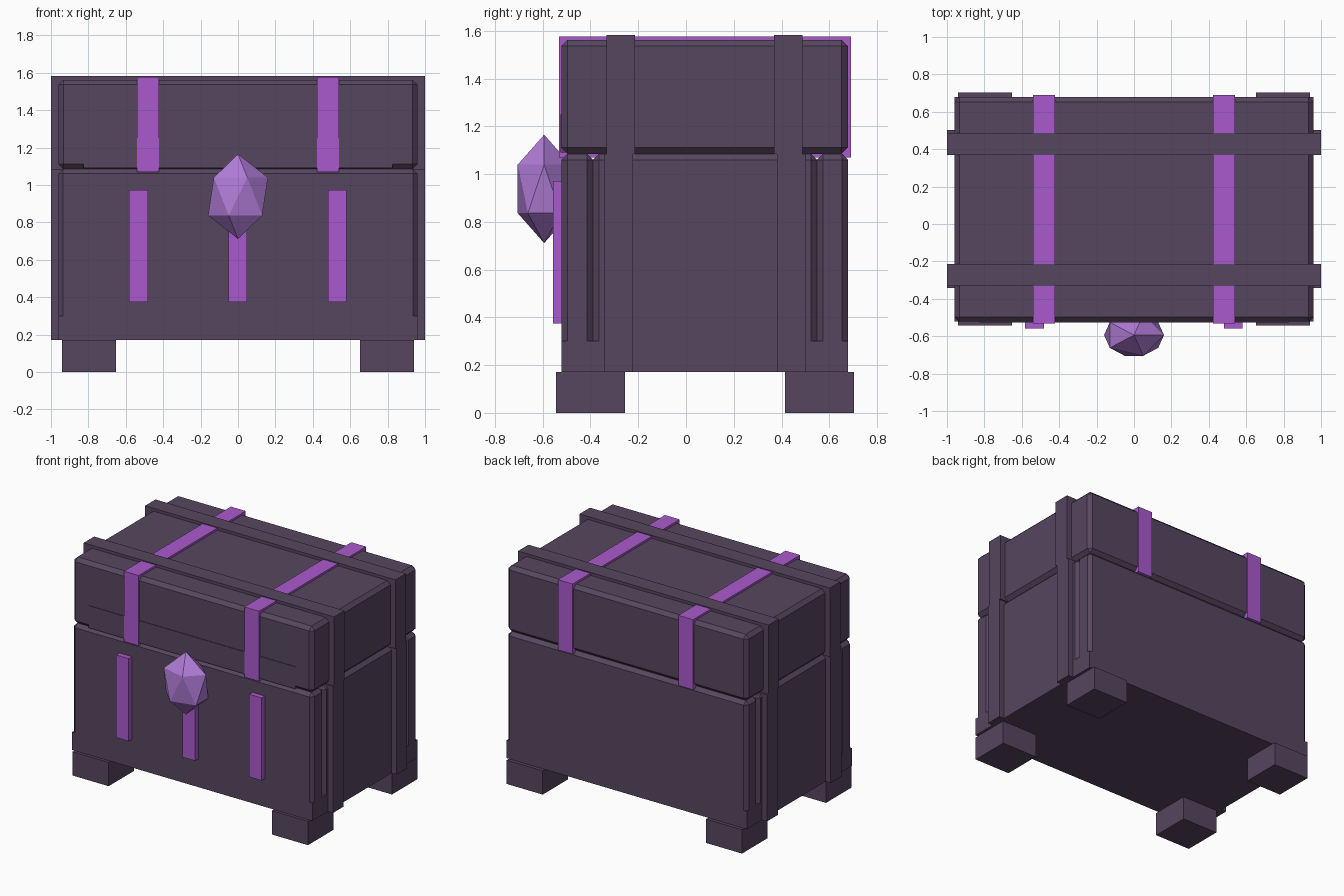
import bpy, bmesh

if "Cube" in bpy.data.objects:
    bpy.data.objects.remove(bpy.data.objects["Cube"], do_unlink=True)


def material(name, rgb):
    m = bpy.data.materials.new(name)
    m.use_nodes = True
    m.diffuse_color = (*rgb, 1)
    m.node_tree.nodes["Principled BSDF"].inputs["Base Color"].default_value = (*rgb, 1)
    return m


WOOD = material("dark plum wood", (0.095, 0.061, 0.114))
TRIM = material("bright violet trim", (0.402, 0.102, 0.61))
CRYSTAL = material("lilac crystal", (0.434, 0.2, 0.672))


def finish(name, bm, mat):
    mesh = bpy.data.meshes.new(name)
    bmesh.ops.recalc_face_normals(bm, faces=bm.faces)
    bm.to_mesh(mesh)
    bm.free()
    mesh.materials.append(mat)
    obj = bpy.data.objects.new(name, mesh)
    bpy.context.collection.objects.link(obj)
    return obj


def box(name, x, y, z, mat=WOOD, chamfer=0, flat_base=False):
    """Box from (min, max) ranges, optionally chamfered."""
    bm = bmesh.new()
    bmesh.ops.create_cube(bm, size=1)
    for v in bm.verts:
        v.co = [r[0] if c < 0 else r[1] for r, c in zip((x, y, z), v.co)]
    if chamfer:
        edges = [e for e in bm.edges
                 if not (flat_base and all(v.co.z < z[0] + 1e-4 for v in e.verts))]
        bmesh.ops.bevel(bm, geom=edges, offset=chamfer, segments=1,
                        profile=0.5, affect='EDGES')
    return finish(name, bm, mat)


FRONT, BACK, HALF = -0.522, 0.678, 0.96
BASE, SEAM = 0.172, 1.085

# Chest body: plain plinth with three chamfered sections forming V grooves
box("plinth", (-HALF, HALF), (FRONT, BACK), (BASE, 0.3))
cuts = [FRONT, -0.389, 0.548, BACK]
for part, y0, y1 in zip(("front", "middle", "back"), cuts, cuts[1:]):
    box("body_" + part, (-HALF, HALF), (y0, y1), (0.3, SEAM), WOOD, 0.025, True)

# Lid with a thin plate along its lower front
box("lid", (-HALF, HALF), (FRONT, BACK), (SEAM, 1.562), WOOD, 0.026)
box("lid_front_plate", (-0.826, 0.826), (FRONT - 0.004, FRONT + 0.05), (SEAM + 0.005, 1.25))

# Wooden bands wrapping the lid and body sides
for part, lid_y, body_y in (("front", -0.332, -0.343), ("back", 0.368, 0.381)):
    box("lid_band_" + part, (-1, 1), (lid_y, lid_y + 0.119), (SEAM, 1.583))
    box("body_band_" + part, (-1, 1), (body_y, body_y + 0.121), (BASE, SEAM))

# Violet straps over the lid and feet at the corners
for side, s in (("left", 1), ("right", -1)):
    box("lid_strap_" + side, sorted((s * 0.422, s * 0.54)), (-0.531, 0.69),
        (1.07, 1.577), TRIM)
    for end, y in (("front", (-0.544, -0.255)), ("back", (0.414, 0.703))):
        box(f"foot_{end}_{side}", sorted((s * 0.652, s * 0.94)), y, (0, BASE))

# Violet bars on the front
for part, x in (("right", -0.532), ("middle", -0.002), ("left", 0.53)):
    box("front_bar_" + part, (x - 0.05, x + 0.05), (-0.558, FRONT + 0.02),
        (0.375, 0.972), TRIM)

# Faceted crystal clasp
bm = bmesh.new()
bmesh.ops.create_icosphere(bm, subdivisions=1, radius=1)
bmesh.ops.scale(bm, vec=(0.179, 0.13, 0.227), verts=bm.verts)
bmesh.ops.translate(bm, vec=(0, -0.594, 0.938), verts=bm.verts)
finish("crystal_clasp", bm, CRYSTAL)
